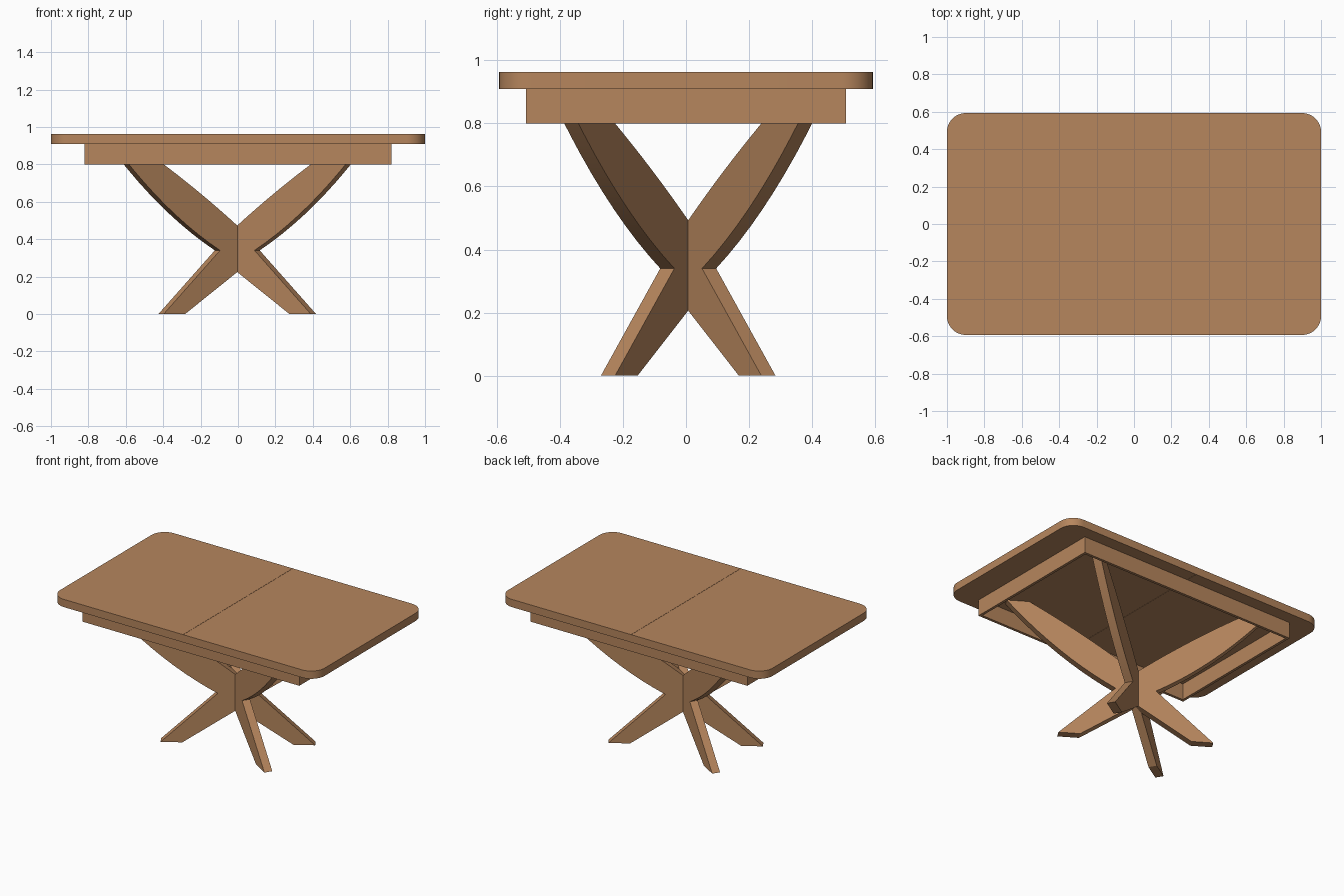
import bpy, bmesh
from math import sin, cos, pi, radians
from mathutils import Vector, Matrix

cube = bpy.data.objects.get("Cube")
if cube:
    bpy.data.objects.remove(cube, do_unlink=True)

# Single wood colour
wood = bpy.data.materials.new("warm wood")
wood.use_nodes = True
colour = (0.468, 0.238, 0.11, 1)
wood.diffuse_color = colour
bsdf = next(n for n in wood.node_tree.nodes if n.type == 'BSDF_PRINCIPLED')
bsdf.inputs["Base Color"].default_value = colour
bsdf.inputs["Roughness"].default_value = 0.6


def prism(name, outline, depth, matrix=Matrix(), smooth=30):
    """Extrude a flat outline along its local z, then place it with a matrix."""
    bm = bmesh.new()
    face = bm.faces.new([bm.verts.new((x, y, 0)) for x, y in outline])
    extruded = bmesh.ops.extrude_face_region(bm, geom=[face])["geom"]
    top = [v for v in extruded if isinstance(v, bmesh.types.BMVert)]
    bmesh.ops.translate(bm, verts=top, vec=(0, 0, depth))
    bm.transform(matrix)
    bmesh.ops.recalc_face_normals(bm, faces=bm.faces)
    mesh = bpy.data.meshes.new(name)
    bm.to_mesh(mesh)
    bm.free()
    mesh.materials.append(wood)
    obj = bpy.data.objects.new(name, mesh)
    bpy.context.collection.objects.link(obj)
    bpy.context.view_layer.objects.active = obj
    bpy.ops.object.select_all(action='DESELECT')
    obj.select_set(True)
    bpy.ops.object.shade_smooth_by_angle(angle=radians(smooth))
    return obj


def board(name, x0, x1, y0, y1, z0, z1):
    outline = [(x0, y0), (x1, y0), (x1, y1), (x0, y1)]
    return prism(name, outline, z1 - z0, Matrix.Translation((0, 0, z0)))


def bezier(a, c, b, steps=10):
    """Points of a quadratic curve from a to b pulled towards c."""
    a, b, c = Vector(a), Vector(b), Vector(c)
    ts = [i / steps for i in range(steps + 1)]
    return [tuple(a * (1 - t) ** 2 + c * 2 * t * (1 - t) + b * t * t) for t in ts]


# Tabletop: two halves meeting at a thin seam, rounded outer corners
HALF_Y, RADIUS, APRON_TOP, TOP = 0.593, 0.1, 0.91, 0.963
arc = [(1 - RADIUS + RADIUS * cos(a), HALF_Y - RADIUS + RADIUS * sin(a))
       for a in (pi / 2 * i / 10 for i in range(11))]
half = [(0.0008, -HALF_Y)] + [(x, -y) for x, y in reversed(arc)] + arc + [(0.0008, HALF_Y)]
for side, name in ((1, "left"), (-1, "right")):
    prism("tabletop_" + name, [(side * x, y) for x, y in half], TOP - APRON_TOP,
          Matrix.Translation((0, 0, APRON_TOP)))

# Apron: long rails with the end rails set between them
AX, AY, THICK, APRON_BOTTOM = 0.82, 0.508, 0.018, 0.8
for s, long_name, end_name in ((1, "back", "left"), (-1, "front", "right")):
    ys = sorted((s * AY, s * (AY - THICK)))
    xs = sorted((s * AX, s * (AX - THICK)))
    board("apron_" + long_name, -AX, AX, *ys, APRON_BOTTOM, APRON_TOP)
    board("apron_" + end_name, *xs, THICK - AY, AY - THICK, APRON_BOTTOM, APRON_TOP)

# Pedestal: two upright X-shaped plates crossing on the diagonals
inner = bezier((0, 0.46), (0.32, 0.71), (0.66, APRON_TOP))
outer = bezier((0.80, APRON_TOP), (0.478, 0.541), (0.125, 0.34))
right = inner + outer + [(0.48, 0), (0.345, 0), (0, 0.235)]
outline = right + [(-x, z) for x, z in reversed(right[1:-1])]
PLATE = 0.053
for angle, name in ((32, "leg_cross_a"), (-32, "leg_cross_b")):
    place = (Matrix.Translation((-0.004, 0.007, 0)) @ Matrix.Rotation(radians(angle), 4, 'Z')
             @ Matrix.Rotation(pi / 2, 4, 'X') @ Matrix.Translation((0, 0, -PLATE / 2)))
    prism(name, outline, PLATE, place, 20)
